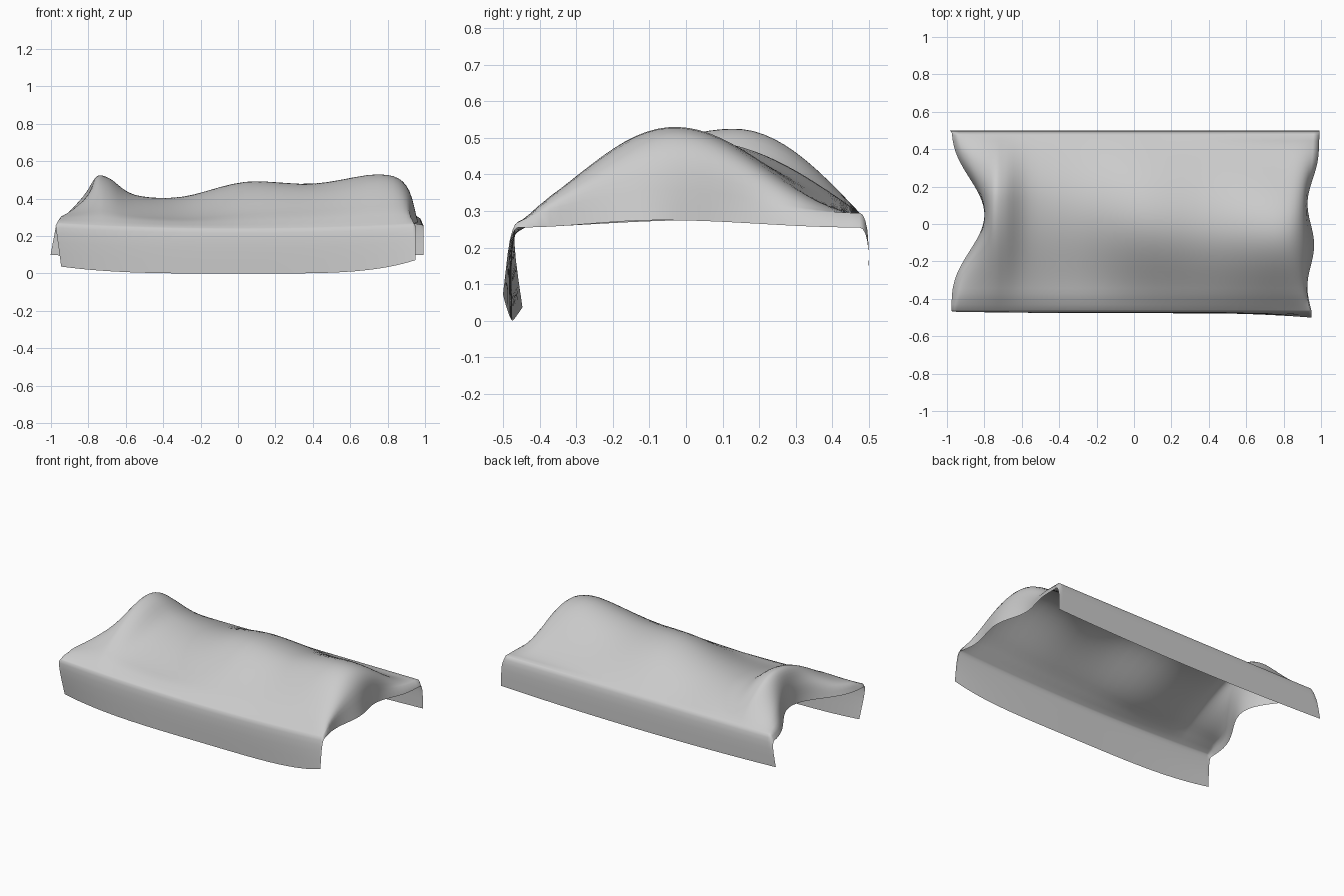
import bpy
import bmesh
from math import cos, sin, pi, sqrt
from mathutils import Vector

cube = bpy.data.objects.get("Cube")
if cube:
    bpy.data.objects.remove(cube, do_unlink=True)

FRONT, BACK = -.46, .475
TOP_STEPS, SKIRT_STEPS, LENGTH_STEPS = 32, 6, 5


def make_material(name, rgb):
    material = bpy.data.materials.new(name)
    material.use_nodes = True
    color = (*rgb, 1)
    material.diffuse_color = color
    shader = material.node_tree.nodes["Principled BSDF"]
    shader.inputs["Base Color"].default_value = color
    return material


def smooth_path(points, steps):
    """Spline through every guide vector, whatever its length."""
    padded = [points[0] * 2 - points[1], *points, points[-1] * 2 - points[-2]]
    path = []
    for before, start, end, after in zip(padded, padded[1:], padded[2:], padded[3:]):
        slope = (end - before) / 2
        next_slope = (after - start) / 2
        rise = end - start
        for step in range(steps):
            t = step / steps
            curve = rise * 3 - slope * 2 - next_slope
            twist = slope + next_slope - rise * 2
            path.append(start + (slope + (curve + twist * t) * t) * t)
    return path + [points[-1]]


def end_wave(x, y):
    """Sideways shift of the open ends: a deep scoop left, a ripple right."""
    if x < 0:
        return .175 * abs(cos(pi * (y - .05))) ** 3
    return max(0, y) ** 3 / 2 - .018 * sin(14 * y)


def top_point(section, y):
    """A point on the draped top, rising from both edges to the ridge."""
    x, wave, ridge, centre, front_power, back_power = section
    if y < centre:
        # The front edge rolls up onto a narrow shelf below the slope
        shelf = .03 * sin(pi / 2 * min(1, (y - FRONT) * 10))
        edge, reach, power = .243 + .03 * x * x + shelf, FRONT - centre, front_power
    else:
        edge, reach, power = .295, BACK - centre, back_power
    edge = min(edge, ridge - .02)
    swell = max(0, cos(pi / 2 * (y - centre) / reach)) ** power
    return Vector((x + wave * end_wave(x, y), y, edge + (ridge - edge) * swell))


def skirt(edge, hem, outward):
    """Points that roll over the edge and hang down to the hem."""
    points = []
    for step in range(1, SKIRT_STEPS + 1):
        drop = (step / SKIRT_STEPS) ** 2
        point = edge.lerp(hem, drop)
        point.y += outward * sin(pi * sqrt(drop))
        points.append(point)
    return points


def cross_section(section):
    depths = [FRONT + (BACK - FRONT) * i / TOP_STEPS for i in range(TOP_STEPS + 1)]
    top = [top_point(section, y) for y in depths]
    first, last = top[0], top[-1]
    x = first.x
    front_hem = Vector((x + .015 * (1 - x), -.475 - .03 * x ** 3,
                        x ** 4 * (.065 + .025 * x)))
    x = last.x
    back_hem = Vector((x - .015 * (1 - x), .5, .08 + .02 * x * x))
    front = skirt(first, front_hem, -.012)
    back = skirt(last, back_hem, .015)
    return front[::-1] + top + back


# Along the length: x, end wave, ridge height, ridge depth, slope powers
stations = [
    (-.975, 1, .275, .05, 1.5, 1),    # left hem
    (-.9, .6, .41, .1, 1.5, 1),       # left shoulder
    (-.76, 0, .515, .13, 1.4, 1),     # left peak
    (-.69, 0, .51, .13, 1.4, 1),
    (-.55, 0, .42, .13, 1.5, 1),      # sagging dip
    (-.3, 0, .41, .1, 1.8, 1),
    (.04, 0, .49, .04, 1.6, 1),       # long ridge
    (.4, 0, .48, 0, 1.4, 1.2),
    (.75, 0, .53, -.03, 1.4, 1.8),    # right peak
    (.9, 0, .47, -.03, 1.4, 1.8),     # right shoulder
    (.945, 1, .275, -.07, 2, 2),      # right hem
]

# Draped cloth: a single sheet lofted through the stations
sections = smooth_path([Vector(s) for s in stations], LENGTH_STEPS)
bm = bmesh.new()
rows = [[bm.verts.new(p) for p in cross_section(s)] for s in sections]
for row, following in zip(rows, rows[1:]):
    for a, b, c, d in zip(row, following, following[1:], row[1:]):
        bm.faces.new((a, b, c, d))

mesh = bpy.data.meshes.new("draped_cloth")
bm.to_mesh(mesh)
bm.free()
mesh.materials.append(make_material("plain grey cloth", (.6, .6, .6)))
cloth = bpy.data.objects.new("draped_cloth", mesh)
bpy.context.collection.objects.link(cloth)
bpy.context.view_layer.objects.active = cloth
cloth.select_set(True)
bpy.ops.object.shade_smooth_by_angle(angle=1.2)
